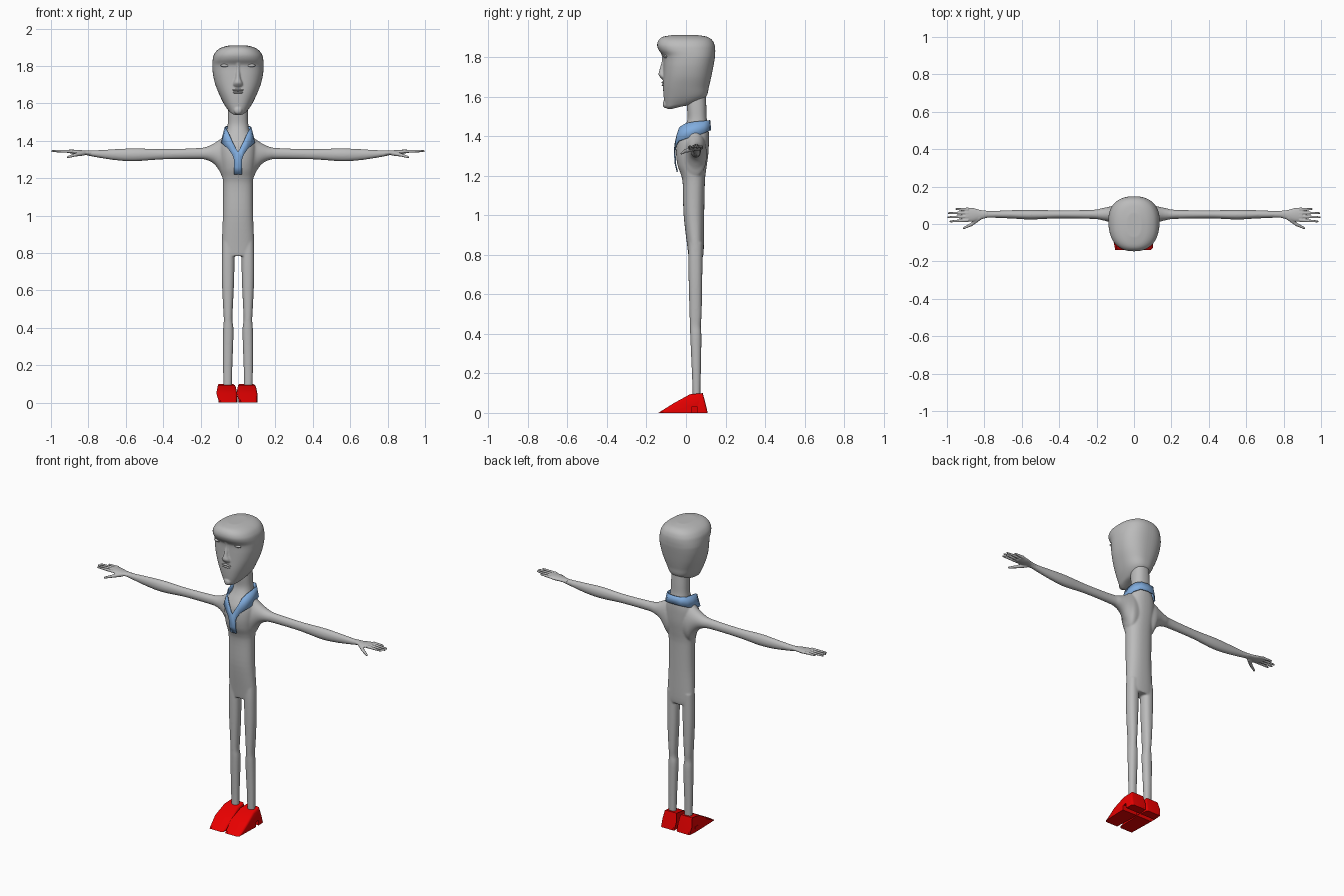
import bpy, bmesh, math
from mathutils import Vector, Matrix

if "Cube" in bpy.data.objects:
    bpy.data.objects.remove(bpy.data.objects["Cube"])


def material(name, rgb):
    m = bpy.data.materials.new(name)
    m.diffuse_color = (*rgb, 1)
    m.use_nodes = True
    m.node_tree.nodes["Principled BSDF"].inputs["Base Color"].default_value = m.diffuse_color
    return m


GREY = material("light grey", (0.5, 0.5, 0.5))
BLUE = material("collar blue", (0.22, 0.42, 0.74))
RED = material("shoe red", (0.8, 0.0, 0.0))


def finish(bm, name, mat, voxel=0, smooth=0, angle=None):
    """Turn a bmesh into an object, optionally fused by a voxel remesh."""
    bmesh.ops.recalc_face_normals(bm, faces=bm.faces)
    me = bpy.data.meshes.new(name)
    bm.to_mesh(me)
    bm.free()
    me.materials.append(mat)
    ob = bpy.data.objects.new(name, me)
    bpy.context.collection.objects.link(ob)
    if voxel:
        r = ob.modifiers.new("fuse", 'REMESH')
        r.mode, r.voxel_size, r.use_smooth_shade = 'VOXEL', voxel, True
    if smooth:
        s = ob.modifiers.new("soften", 'SMOOTH')
        s.factor, s.iterations = 0.5, smooth
    if angle:
        bpy.ops.object.select_all(action='DESELECT')
        ob.select_set(True)
        bpy.context.view_layer.objects.active = ob
        bpy.ops.object.shade_smooth_by_angle(angle=math.radians(angle))
    return ob


def spline(rows, steps=5):
    """Catmull-Rom interpolation of the ring table."""
    out = []
    for i in range(len(rows) - 1):
        a, b, c, d = (rows[max(0, min(len(rows) - 1, i + k))] for k in (-1, 0, 1, 2))
        for s in range(steps):
            t = s / steps
            out.append([0.5 * (2 * q + (r - p) * t + (2 * p - 5 * q + 4 * r - w) * t * t
                               + (3 * q - p - 3 * r + w) * t ** 3)
                        for p, q, r, w in zip(a, b, c, d)])
    return out + [list(rows[-1])]


def loft(bm, rows, axis='z', side=1, n=2.0, seg=40):
    """Rings (t, a0, a1, b0, b1): along z a=x, b=y; along x a=y, b=z."""
    rings = []
    for t, a0, a1, b0, b1 in spline(rows):
        ring = []
        for i in range(seg):
            u = 2 * math.pi * i / seg
            c, s = math.cos(u), math.sin(u)
            a = (a0 + a1) / 2 + (a1 - a0) / 2 * math.copysign(abs(c) ** (2 / n), c)
            b = (b0 + b1) / 2 + (b1 - b0) / 2 * math.copysign(abs(s) ** (2 / n), s)
            p = (a, b, t) if axis == 'z' else (t, a, b)
            ring.append(bm.verts.new((p[0] * side, p[1], p[2])))
        rings.append(ring)
    for r, q in zip(rings, rings[1:]):
        for i in range(seg):
            j = (i + 1) % seg
            bm.faces.new((r[i], r[j], q[j], q[i]))
    bm.faces.new(rings[0])
    bm.faces.new(rings[-1])


def ball(bm, centre, radii):
    m = Matrix.Translation(centre) @ Matrix.Diagonal((*radii, 1))
    bmesh.ops.create_uvsphere(bm, u_segments=16, v_segments=10, radius=1, matrix=m)


def tube(bm, p, q, r1, r2):
    p, q = Vector(p), Vector(q)
    d = q - p
    m = Matrix.Translation((p + q) / 2) @ d.to_track_quat('Z', 'Y').to_matrix().to_4x4()
    bmesh.ops.create_cone(bm, cap_ends=True, segments=12, radius1=r1, radius2=r2,
                          depth=d.length, matrix=m)
    ball(bm, q, (r2, r2, r2))


def sym(rows):
    return [(z, -h, h, y0, y1) for z, h, y0, y1 in rows]


# Body: torso with neck, legs and arms fused together
bm = bmesh.new()
loft(bm, sym([(.785, .082, .014, .085), (.83, .087, .008, .09), (1.0, .081, -.012, .092),
              (1.15, .08, -.016, .095), (1.2, .082, -.024, .098), (1.25, .088, -.042, .105),
              (1.31, .095, -.05, .113), (1.37, .095, -.045, .116), (1.41, .083, -.028, .116),
              (1.45, .062, -.005, .112), (1.49, .055, .008, .105), (1.55, .053, .004, .103),
              (1.62, .05, .0, .1)]), n=2.3)
for s in (1, -1):
    loft(bm, [(.86, .02, .085, .014, .084), (.78, .019, .087, .012, .083), (.65, .021, .086, .014, .082),
              (.5, .028, .079, .018, .079), (.44, .03, .076, .02, .075), (.38, .024, .08, .022, .078),
              (.2, .03, .08, .03, .075), (.06, .033, .077, .035, .072)], side=s, n=2.3)
    loft(bm, [(.0, -.02, .1, 1.2, 1.44), (.07, -.015, .105, 1.19, 1.425), (.1, .0, .1, 1.24, 1.405),
              (.13, .01, .093, 1.278, 1.386), (.17, .02, .085, 1.298, 1.368), (.22, .027, .076, 1.303, 1.361),
              (.4, .03, .073, 1.301, 1.356), (.55, .024, .076, 1.291, 1.36), (.65, .029, .074, 1.296, 1.356),
              (.75, .033, .07, 1.311, 1.35), (.82, .033, .07, 1.325, 1.348)], 'x', s)
finish(bm, "body", GREY, .005, 6)

# Hands: palm, four fingers and thumb
for s, label in ((1, "left"), (-1, "right")):
    bm = bmesh.new()
    loft(bm, [(.78, .035, .07, 1.32, 1.349), (.82, .024, .075, 1.325, 1.349),
              (.86, .013, .085, 1.327, 1.352), (.9, .014, .087, 1.334, 1.353)], 'x', s)
    for y0, y1, x1 in ((.02, .014, .982), (.04, .036, .993), (.06, .058, .99), (.078, .08, .95)):
        tube(bm, (.885 * s, y0, 1.344), (x1 * s, y1, 1.345), .0095, .0055)
    tube(bm, (.825 * s, .035, 1.335), (.87 * s, -.003, 1.325), .014, .009)
    tube(bm, (.87 * s, -.003, 1.325), (.91 * s, -.022, 1.313), .009, .006)
    finish(bm, label + "_hand", GREY, .003, 3)

# Head: tapered skull with brow, narrow chin and long nose
bm = bmesh.new()
loft(bm, sym([(1.537, .014, -.095, -.075), (1.548, .036, -.102, -.03), (1.566, .054, -.108, .05),
              (1.6, .077, -.113, .102), (1.65, .101, -.116, .116), (1.7, .121, -.115, .128),
              (1.75, .133, -.114, .138), (1.79, .137, -.114, .145), (1.81, .137, -.119, .147),
              (1.835, .135, -.138, .148), (1.86, .129, -.146, .145), (1.885, .111, -.139, .133),
              (1.902, .08, -.118, .108), (1.911, .04, -.07, .06)]), n=2.4, seg=64)
loft(bm, [(1.685, -.012, .012, -.117, -.09), (1.695, -.026, .026, -.128, -.09),
          (1.712, -.024, .024, -.139, -.09), (1.74, -.014, .014, -.133, -.09),
          (1.79, -.011, .011, -.121, -.09), (1.83, -.014, .014, -.13, -.1)], seg=24)
ball(bm, (0, -.106, 1.562), (.022, .012, .02))
finish(bm, "head", GREY, .004, 3)

# Lips and eyes
bm = bmesh.new()
ball(bm, (0, -.114, 1.671), (.031, .010, .006))
ball(bm, (0, -.113, 1.658), (.027, .010, .006))
finish(bm, "lips", GREY, angle=60)
for s, label in ((1, "left"), (-1, "right")):
    bm = bmesh.new()
    ball(bm, (.07 * s, -.104, 1.803), (.024, .009, .008))
    finish(bm, label + "_eye", GREY, angle=60)

# Collar: band round the neck running into lapels and a front strip
half = [((0, .12, 1.48), (0, .124, 1.43)), ((.042, .115, 1.48), (.05, .119, 1.428)),
        ((.065, .09, 1.477), (.079, .09, 1.415)), ((.069, .045, 1.473), (.087, .045, 1.4)),
        ((.064, 0, 1.465), (.087, 0, 1.388)), ((.052, -.032, 1.445), (.072, -.036, 1.375)),
        ((.034, -.045, 1.405), (.05, -.05, 1.355)), ((.014, -.054, 1.365), (.03, -.056, 1.325)),
        ((0, -.057, 1.34), (.022, -.057, 1.30)), ((0, -.054, 1.26), (.021, -.053, 1.26)),
        ((0, -.044, 1.22), (.02, -.043, 1.22))]
bm = bmesh.new()
for s in (1, -1):
    rows = [[bm.verts.new((x * s, y, z)) for x, y, z in pair] for pair in half]
    for a, b in zip(rows, rows[1:]):
        bm.faces.new((a[0], a[1], b[1], b[0])[::s])
bmesh.ops.remove_doubles(bm, verts=bm.verts, dist=.0005)
ob = finish(bm, "collar", BLUE, angle=30)
m = ob.modifiers.new("thickness", 'SOLIDIFY')
m.thickness, m.offset = .006, 0

# Shoes: wedge profile (y, z, half width) with a notch before the heel
profile = [(-.14, .0, .046), (-.06, .05, .05), (.02, .094, .041), (.085, .1, .037),
           (.098, .05, .045), (.11, .0, .047), (.055, .0, .051), (.055, .033, .05),
           (.027, .033, .05), (.027, .0, .051)]
for s, label in ((1, "left"), (-1, "right")):
    bm = bmesh.new()
    sides = [[bm.verts.new((.054 * s + k * w, y, z)) for y, z, w in profile] for k in (-1, 1)]
    n = len(profile)
    for i in range(n):
        j = (i + 1) % n
        bm.faces.new((sides[0][i], sides[0][j], sides[1][j], sides[1][i]))
    for side in sides:
        bm.faces.new(side)
    bmesh.ops.triangulate(bm, faces=[f for f in bm.faces if len(f.verts) > 4])
    # round the upper long edges
    top = [e for e in bm.edges if len(e.link_faces) == 2 and e.verts[0].co.x * e.verts[1].co.x > 0
           and max(v.co.z for v in e.verts) > .04 and e.calc_face_angle(0) > 1.0
           and abs(e.verts[0].co.x - e.verts[1].co.x) < .03]
    bmesh.ops.bevel(bm, geom=top, offset=.012, segments=3, profile=.5, affect='EDGES')
    finish(bm, label + "_shoe", RED, angle=35)
